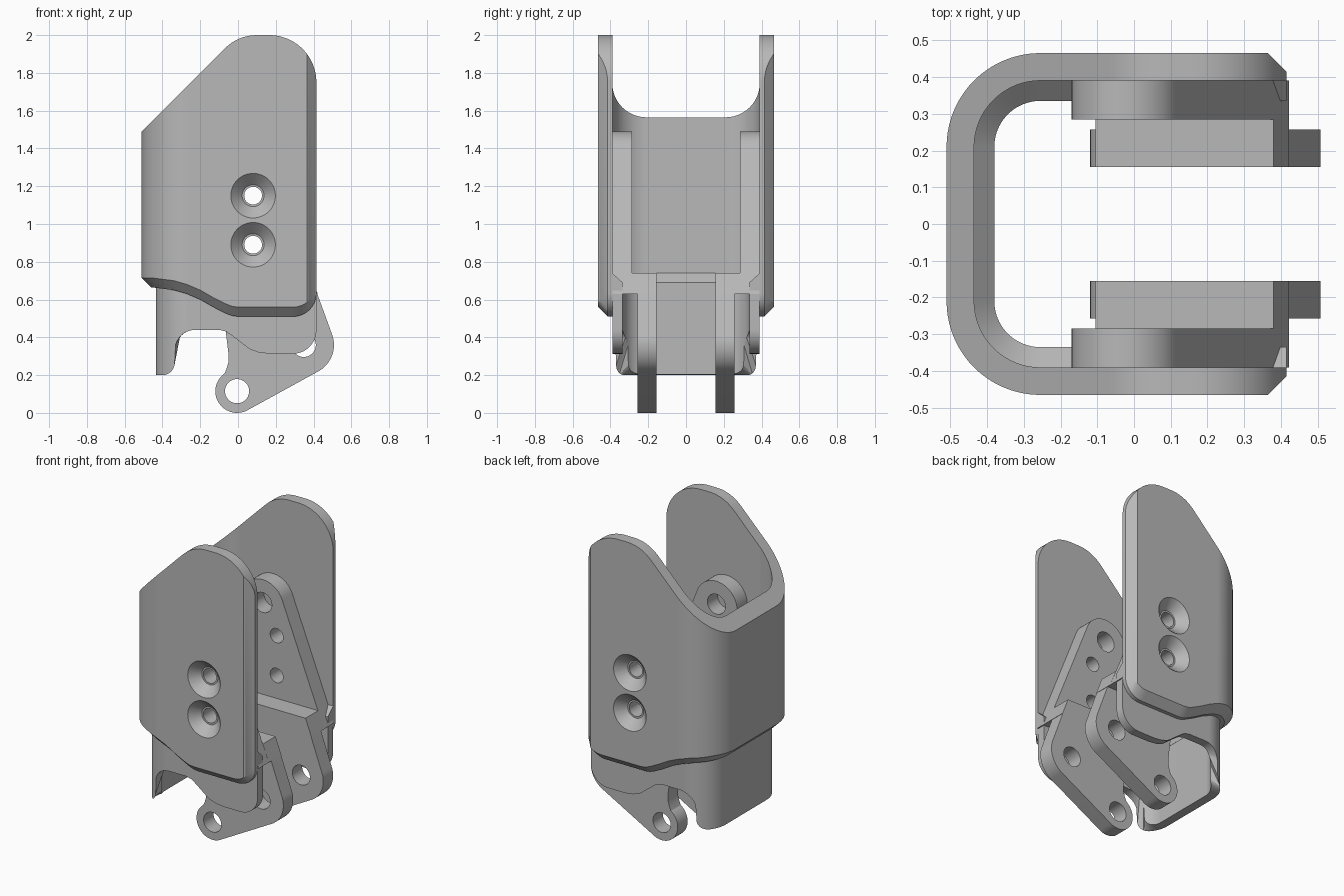
import bpy, bmesh
from math import sin, cos, radians, pi, sqrt

old = bpy.data.objects.get("Cube")
if old:
    bpy.data.objects.remove(old, do_unlink=True)

grey = bpy.data.materials.new("plain grey")
grey.use_nodes = True
grey.diffuse_color = (0.48, 0.48, 0.48, 1)
grey.node_tree.nodes["Principled BSDF"].inputs["Base Color"].default_value = (0.48, 0.48, 0.48, 1)

FRONT = 0.415


def finish(name, bm):
    bmesh.ops.recalc_face_normals(bm, faces=bm.faces)
    mesh = bpy.data.meshes.new(name)
    bm.to_mesh(mesh)
    bm.free()
    mesh.materials.append(grey)
    obj = bpy.data.objects.new(name, mesh)
    bpy.context.collection.objects.link(obj)
    return obj


def arc(cx, cz, r, a0, a1, n=24):
    angles = [radians(a0 + (a1 - a0) * i / n) for i in range(n + 1)]
    return [(cx + r * cos(a), cz + r * sin(a)) for a in angles]


def lerp(points, x):
    for (x0, z0), (x1, z1) in zip(points, points[1:]):
        if x <= x1:
            return z0 + (z1 - z0) * max(0, (x - x0) / (x1 - x0))
    return points[-1][1]


def quarter(u):
    return sqrt(max(0, 1 - u * u))


def prism(name, outline, y0, y1):
    bm = bmesh.new()
    a = [bm.verts.new((x, y0, z)) for x, z in outline]
    b = [bm.verts.new((x, y1, z)) for x, z in outline]
    bm.faces.new(a)
    bm.faces.new(b)
    for i in range(len(a)):
        j = (i + 1) % len(a)
        bm.faces.new((a[i], a[j], b[j], b[i]))
    return finish(name, bm)


def drill(obj, x, z, y0, r0, y1, r1):
    """Cut a round or conical hole running along y."""
    bm = bmesh.new()
    rings = [[bm.verts.new((px, y, pz)) for px, pz in arc(x, z, r, 0, 352.5, 47)]
             for y, r in ((y0, r0), (y1, r1))]
    a, b = rings
    bm.faces.new(a)
    bm.faces.new(b)
    for i in range(len(a)):
        bm.faces.new((a[i - 1], a[i], b[i], b[i - 1]))
    cutter = finish("cutter", bm)
    cutter.hide_render = True
    mod = obj.modifiers.new("hole", 'BOOLEAN')
    mod.operation = 'DIFFERENCE'
    mod.solver = 'EXACT'
    mod.object = cutter
    bpy.context.view_layer.update()
    graph = bpy.context.evaluated_depsgraph_get()
    mesh = bpy.data.meshes.new_from_object(obj.evaluated_get(graph))
    obj.modifiers.clear()
    obj.data = mesh
    bpy.data.objects.remove(cutter, do_unlink=True)


def u_wall(name, half_width, back, radius, section):
    """Sweep a section round a U path; section(x) gives (depth, height rule) pairs."""
    cx, cy = back + radius, half_width - radius
    half = [(back, 0, -1, 0)]
    for i in range(41):
        a = pi / 2 * i / 40
        half.append((cx - radius * cos(a), cy + radius * sin(a), -cos(a), sin(a)))
    for i in range(1, 61):
        half.append((cx + (FRONT - cx) * sin(pi / 2 * i / 60), half_width, 0, 1))
    path = [(x, -y, nx, -ny) for x, y, nx, ny in reversed(half[1:])] + half
    bm = bmesh.new()
    rings = []
    for x, y, nx, ny in path:
        ring = []
        for depth, height in section(x):
            px = x - nx * depth
            ring.append(bm.verts.new((px, y - ny * depth, height(px))))
        rings.append(ring)
    for a, b in zip(rings, rings[1:]):
        for i in range(len(a)):
            bm.faces.new((a[i - 1], a[i], b[i], b[i - 1]))
    bm.faces.new(rings[0])
    bm.faces.new(rings[-1])
    return finish(name, bm)


# Outer shell: slanted top, wavy chamfered bottom edge
def shell_top(x):
    if x < -0.07:
        return x + 2.0
    if x < 0.1:
        return 1.76 + 0.24 * quarter((0.1 - x) / 0.24)
    return 1.75 + 0.25 * quarter(max(0, x - 0.165) / 0.25)


SHELL_WAVE = [(-0.46, 0.665), (-0.34, 0.65), (-0.27, 0.63), (-0.2, 0.6),
              (-0.13, 0.56), (-0.06, 0.525), (-0.03, 0.514), (0.0, 0.51)]


def shell_bottom(x):
    if x > 0.29:
        return 0.635 - 0.125 * quarter((x - 0.29) / 0.125)
    return lerp(SHELL_WAVE, x)


def shell_section(x):
    taper = max(0, x - FRONT + 0.05)
    return [(0.075, shell_bottom), (0.05, shell_bottom),
            (taper, lambda px: shell_bottom(px) + 0.05),
            (taper, shell_top), (0.075, shell_top)]


shell = u_wall("outer_shell", 0.465, -0.51, 0.255, shell_section)

# Inner sleeve: chamfered ledge on top, notched lower edge with a rear tail
SLEEVE_WAVE = [(-0.1, 0.44), (-0.06, 0.43), (0.0, 0.385), (0.06, 0.338),
               (0.11, 0.32), (0.17, 0.313)]


def sleeve_bottom(x):
    if x < -0.335:
        return 0.265 - 0.065 * quarter(max(0, x + 0.4) / 0.065)
    if x < -0.225:
        return 0.33 + 0.11 * quarter((x + 0.225) / 0.11)
    if x > 0.29:
        return 0.438 - 0.125 * quarter((x - 0.29) / 0.125)
    return lerp(SLEEVE_WAVE, x)


def sleeve_section(x):
    return [(0.055, sleeve_bottom), (0, sleeve_bottom),
            (0, lambda px: 0.74), (0.055, lambda px: 0.69)]


sleeve = u_wall("inner_sleeve", 0.39, -0.435, 0.18, sleeve_section)
parts = [shell, sleeve]

# Side arms and hinge brackets, one set per side
ARM = [(-0.17, 0.63), (0.422, 0.63)] + arc(-0.02, 1.34, 0.15, 21.5, 180)
BLOCK = [(-0.105, 0.74), (-0.09, 0.63), (0.422, 0.63), (0.38, 0.74)]
HINGE = ([(-0.105, 0.74), (-0.066, 0.44), (-0.05, 0.31), (-0.05, 0.27), (-0.06, 0.235)]
         + arc(-0.005, 0.115, 0.115, 125, 300) + arc(0.348, 0.36, 0.16, -60, 21.5)
         + [(0.38, 0.74)])
SCREWS = [(0.08, 1.15), (0.08, 0.89)]

for side, s in (("left", -1), ("right", 1)):
    # The front-facing flank is -y, its twin is +y
    flank = "front" if s < 0 else "rear"
    arm = prism(flank + "_arm", ARM, s * 0.285, s * 0.39)
    block = prism(flank + "_hinge_block", BLOCK, s * 0.155, s * 0.285)
    hinge = prism(flank + "_hinge_plate", HINGE, s * 0.155, s * 0.257)
    for x, z in SCREWS:
        drill(shell, x, z, s * 0.475, 0.128, s * 0.405, 0.058)
        drill(shell, x, z, s * 0.5, 0.047, s * 0.35, 0.047)
        drill(arm, x, z, s * 0.5, 0.047, s * 0.2, 0.047)
    drill(arm, -0.02, 1.34, s * 0.5, 0.065, s * 0.2, 0.065)
    for x, z in ((-0.005, 0.115), (0.348, 0.36)):
        drill(hinge, x, z, s * 0.1, 0.064, s * 0.3, 0.064)
    parts += [arm, block, hinge]

# Smooth curved walls, keep hard edges
bpy.ops.object.select_all(action='DESELECT')
for obj in parts:
    obj.select_set(True)
bpy.context.view_layer.objects.active = shell
bpy.ops.object.shade_smooth_by_angle(angle=radians(25))
